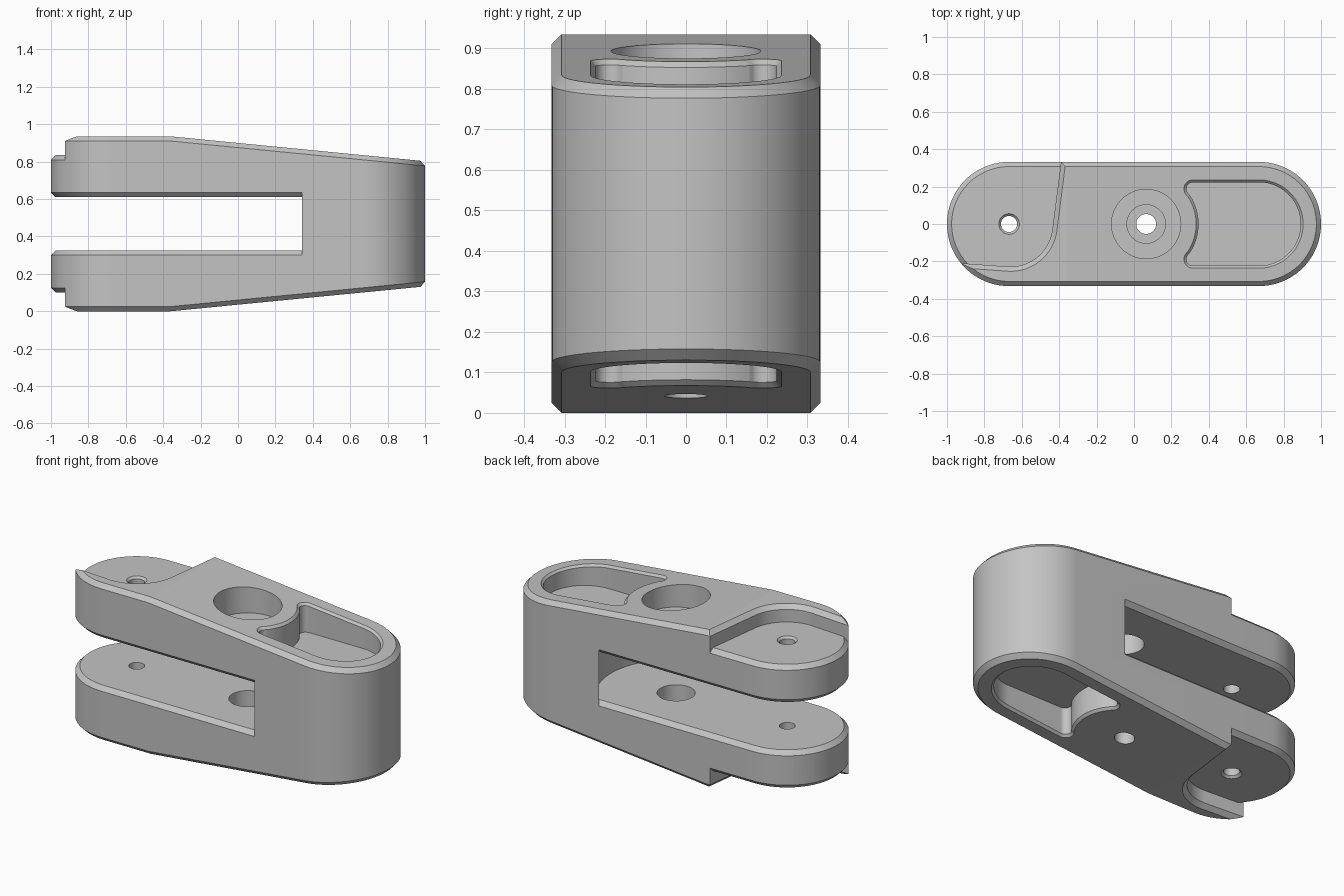
import bpy
import bmesh
from math import cos, sin, radians
from mathutils import Vector

default = bpy.data.objects.get("Cube")
if default:
    bpy.data.objects.remove(default)

HEIGHT, RADIUS, CENTRE, CHAMFER = 0.935, 0.332, 0.668, 0.025
BEND, SLOPE = -0.36, 0.0977          # where the taper begins, and how steep it is
BORE = 0.065                         # x of the main bolt

metal = bpy.data.materials.new("plain grey")
metal.use_nodes = True
grey = (0.55, 0.55, 0.55, 1)
metal.diffuse_color = grey
metal.node_tree.nodes["Principled BSDF"].inputs["Base Color"].default_value = grey


def drop(x):
    return max(0, x - BEND) * SLOPE


def arc(cx, cy, r, start, end, steps=48):
    angles = [radians(start + (end - start) * i / steps) for i in range(steps + 1)]
    return [Vector((cx + r * cos(a), cy + r * sin(a))) for a in angles]


def circle(x, r):
    return arc(x, 0, r, 0, 360, 96)[:-1]


def stadium(r):
    return arc(CENTRE, 0, r, -90, 90) + arc(-CENTRE, 0, r, 90, 270)


def grow(outline, d):
    """Offset a counter-clockwise outline outwards."""
    grown = []
    for i, p in enumerate(outline):
        a = (p - outline[i - 1]).normalized()
        b = (outline[(i + 1) % len(outline)] - p).normalized()
        n1, n2 = Vector((a.y, -a.x)), Vector((b.y, -b.x))
        grown.append(p + (n1 + n2) * d / (1 + n1.dot(n2)))
    return grown


def make(name, bm):
    """Turn a closed mesh into an object whose faces point outwards."""
    bmesh.ops.recalc_face_normals(bm, faces=bm.faces[:])
    if bm.calc_volume(signed=True) < 0:
        bmesh.ops.reverse_faces(bm, faces=bm.faces[:])
    mesh = bpy.data.meshes.new(name)
    bm.to_mesh(mesh)
    bm.free()
    mesh.materials.append(metal)
    obj = bpy.data.objects.new(name, mesh)
    bpy.context.collection.objects.link(obj)
    return obj


def loft_mesh(levels, flip=False):
    """Skin through (outline, z) rings; z may be a function of x."""
    bm = bmesh.new()
    rings = []
    for outline, z in levels:
        ring = []
        for p in outline:
            h = z(p.x) if callable(z) else z
            ring.append(bm.verts.new((p.x, p.y, HEIGHT - h if flip else h)))
        rings.append(ring)
    for low, high in zip(rings, rings[1:]):
        for i in range(len(low)):
            bm.faces.new((low[i - 1], low[i], high[i], high[i - 1]))
    for ring in (rings[0], rings[-1]):
        cap = bm.faces.new(ring)
        if callable(levels[-1][1]):
            bmesh.ops.triangulate(bm, faces=[cap])
    return bm


def cutter(name, levels, flip=False):
    obj = make(name, loft_mesh(levels, flip))
    obj.hide_render = True
    return obj


def cut(target, tool):
    mod = target.modifiers.new("cut", 'BOOLEAN')
    mod.operation = 'DIFFERENCE'
    mod.solver = 'EXACT'
    mod.object = tool
    bpy.context.view_layer.objects.active = target
    bpy.ops.object.modifier_apply(modifier=mod.name)
    bpy.data.objects.remove(tool)


# Body: chamfered stadium block, split at the bend and tapered towards +x
inner, outer = stadium(RADIUS - CHAMFER), stadium(RADIUS)
bm = loft_mesh([(inner, 0), (outer, CHAMFER), (outer, HEIGHT - CHAMFER), (inner, HEIGHT)])
bmesh.ops.bisect_plane(bm, geom=bm.verts[:] + bm.edges[:] + bm.faces[:],
                       plane_co=(BEND, 0, 0), plane_no=(1, 0, 0))
for v in bm.verts:
    v.co.z += drop(v.co.x) * (1 if v.co.z < HEIGHT / 2 else -1)
body = make("clevis_body", bm)

# Fork slot: round-ended about the bolt, with chamfered arm edges
SLOT_TOP = 0.61
slot_outline = ([Vector((-1.2, -0.6)), Vector((0.34, -0.6))]
                + arc(BORE, 0, 0.432, -50.45, 50.45)
                + [Vector((0.34, 0.6)), Vector((-1.2, 0.6))])
slot = cutter("slot_cutter", [(slot_outline, 0.285), (slot_outline, HEIGHT - 0.285)])
for flip in (False, True):
    cut(slot, cutter("arm_edge", [(stadium(RADIUS - CHAMFER), SLOT_TOP),
                                  (stadium(RADIUS + 0.035), SLOT_TOP + 0.06)], flip))
cut(body, slot)

# Curved recess outline at the fork end, and rounded pocket outline at the solid end
recess = ([Vector((-1.2, 0.45)), Vector((-1.2, -0.19))]
          + arc(-0.66, -0.003, 0.225, -95, -8) + [Vector((-0.375, 0.45))])
pocket = (arc(CENTRE, 0, 0.223, -90, 90) + arc(0.315, 0.188, 0.035, 90, 217, 32)
          + arc(BORE, 0, 0.28, 37, -37, 24)[1:-1] + arc(0.315, -0.188, 0.035, 143, 270, 32))
FLOOR = 0.835

for flip in (False, True):
    # Recess leaving a lipped wall and a chamfered floor rim
    tool = cutter("recess_cutter", [(recess, 0.75), (recess, HEIGHT - CHAMFER),
                                    (grow(recess, 0.09), HEIGHT - CHAMFER + 0.09)], flip)
    cut(tool, cutter("floor_rim", [(stadium(RADIUS + 0.075), FLOOR - 0.1),
                                   (stadium(RADIUS - CHAMFER), FLOOR)], flip))
    cut(body, tool)

    # Flat-floored pocket, with the rim chamfer following the taper
    rim = 0.013
    cut(body, cutter("pocket_cutter", [
        (pocket, 0.7),
        (pocket, lambda x: HEIGHT - drop(x) - rim),
        (grow(pocket, rim + 0.03), lambda x: HEIGHT - drop(x) + 0.03)], flip))

    # Countersink of the end hole
    cut(body, cutter("countersink", [(circle(-CENTRE, 0.043), FLOOR - 0.012),
                                     (circle(-CENTRE, 0.075), FLOOR + 0.02)], flip))

# Through holes: end pin, then stepped main bore
for name, x, r, low, high in (("pin_hole", -CENTRE, 0.043, -0.1, 1.1),
                              ("bolt_hole", BORE, 0.053, -0.1, 1.1),
                              ("bolt_clearance", BORE, 0.103, 0.2, 0.7525),
                              ("bolt_head_recess", BORE, 0.185, 0.75, 1.1)):
    cut(body, cutter(name, [(circle(x, r), low), (circle(x, r), high)]))

# Smooth round walls, crisp chamfers
bpy.ops.object.select_all(action='DESELECT')
body.select_set(True)
bpy.context.view_layer.objects.active = body
bpy.ops.object.shade_smooth_by_angle(angle=radians(5))
